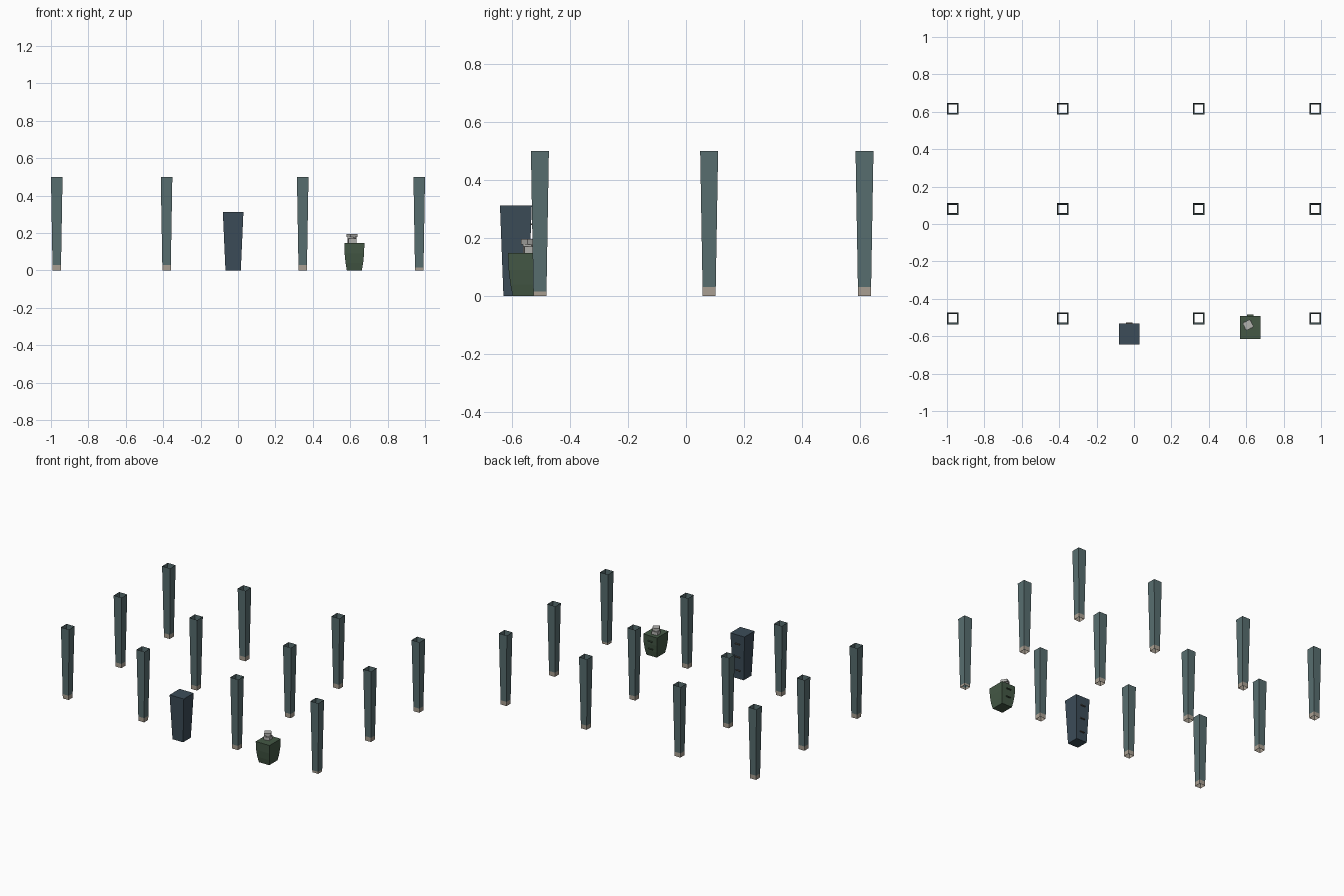
import bpy, bmesh, math
from mathutils import Matrix

cube = bpy.data.objects.get("Cube")
if cube:
    bpy.data.objects.remove(cube, do_unlink=True)


def material(name, rgb):
    m = bpy.data.materials.new(name)
    m.use_nodes = True
    m.diffuse_color = (*rgb, 1)
    bsdf = m.node_tree.nodes["Principled BSDF"]
    bsdf.inputs["Base Color"].default_value = (*rgb, 1)
    bsdf.inputs["Roughness"].default_value = 0.8
    return m


TEAL = material("muted teal", (0.098, 0.156, 0.162))
BEIGE = material("beige", (0.40, 0.35, 0.29))
NAVY = material("slate navy", (0.045, 0.073, 0.098))
GREEN = material("dark green", (0.058, 0.098, 0.06))
GREY = material("light grey", (0.45, 0.45, 0.43))
TAUPE = material("taupe", (0.12, 0.10, 0.08))


def finish(bm, name, location, mats, turn=0):
    bmesh.ops.recalc_face_normals(bm, faces=bm.faces)
    mesh = bpy.data.meshes.new(name)
    bm.to_mesh(mesh)
    bm.free()
    for m in mats:
        mesh.materials.append(m)
    obj = bpy.data.objects.new(name, mesh)
    obj.location = location
    obj.rotation_euler.z = math.radians(turn)
    bpy.context.collection.objects.link(obj)
    return obj


def square_loft(name, location, rings, mats, closed=True, base_z=None):
    """Square rings of (height, half x, half y), joined by side walls."""
    bm = bmesh.new()
    corners = [(-1, -1), (1, -1), (1, 1), (-1, 1)]
    loops = [[bm.verts.new((sx * hx, sy * hy, z)) for sx, sy in corners]
             for z, hx, hy in rings]
    for low, high in zip(loops, loops[1:]):
        for i in range(4):
            j = (i + 1) % 4
            bm.faces.new((low[i], low[j], high[j], high[i]))
    if closed:
        bm.faces.new(loops[0][::-1])
        bm.faces.new(loops[-1])
    if base_z:
        for f in bm.faces:
            f.material_index = int(f.calc_center_median().z < base_z)
    return finish(bm, name, location, mats)


def box(name, center, size, mat, turn=0):
    bm = bmesh.new()
    bmesh.ops.create_cube(bm, size=1, matrix=Matrix.Diagonal((*size, 1)))
    return finish(bm, name, center, [mat], turn)


# Hollow tapered pillars on a grid, with a pale foot band
for x in (-0.969, -0.382, 0.346, 0.969):
    for y in (-0.505, 0.08, 0.617):
        foot = 0.015 if x > 0.9 and y < 0 else 0.03
        square_loft("pillar", (x, y, 0),
                    [(0, 0.0225, 0.0225), (foot, 0.0228, 0.0228), (0.5, 0.031, 0.031)],
                    [TEAL, BEIGE], closed=False, base_z=foot)

# Tall tapered cabinet with handles on its back
CX, CY = -0.026, -0.588
square_loft("tall_cabinet", (CX, CY, 0),
            [(0, 0.041, 0.043), (0.312, 0.055, 0.055)], [NAVY])
for z in (0.06, 0.155, 0.248):
    wall = 0.043 + 0.012 * z / 0.312
    box("cabinet_handle", (CX, CY + wall + 0.002, z), (0.034, 0.012, 0.006), TAUPE)

# Short bulging chest with two handles on its back
GX, GY = 0.622, -0.553
square_loft("short_chest", (GX, GY, 0),
            [(0, 0.040, 0.046), (0.04, 0.047, 0.054),
             (0.09, 0.052, 0.060), (0.148, 0.054, 0.062)], [GREEN])
for z, wall in ((0.055, 0.056), (0.11, 0.061)):
    box("chest_handle", (GX, GY + wall + 0.002, z), (0.034, 0.012, 0.006), GREEN)

# Loose stack of small blocks on the chest
for z, height, width, turn in ((0.159, 0.022, 0.042, 8), (0.174, 0.008, 0.034, 60),
                               (0.187, 0.018, 0.044, 30)):
    box("stacked_block", (0.61, -0.54, z), (width, width, height), GREY, turn)
